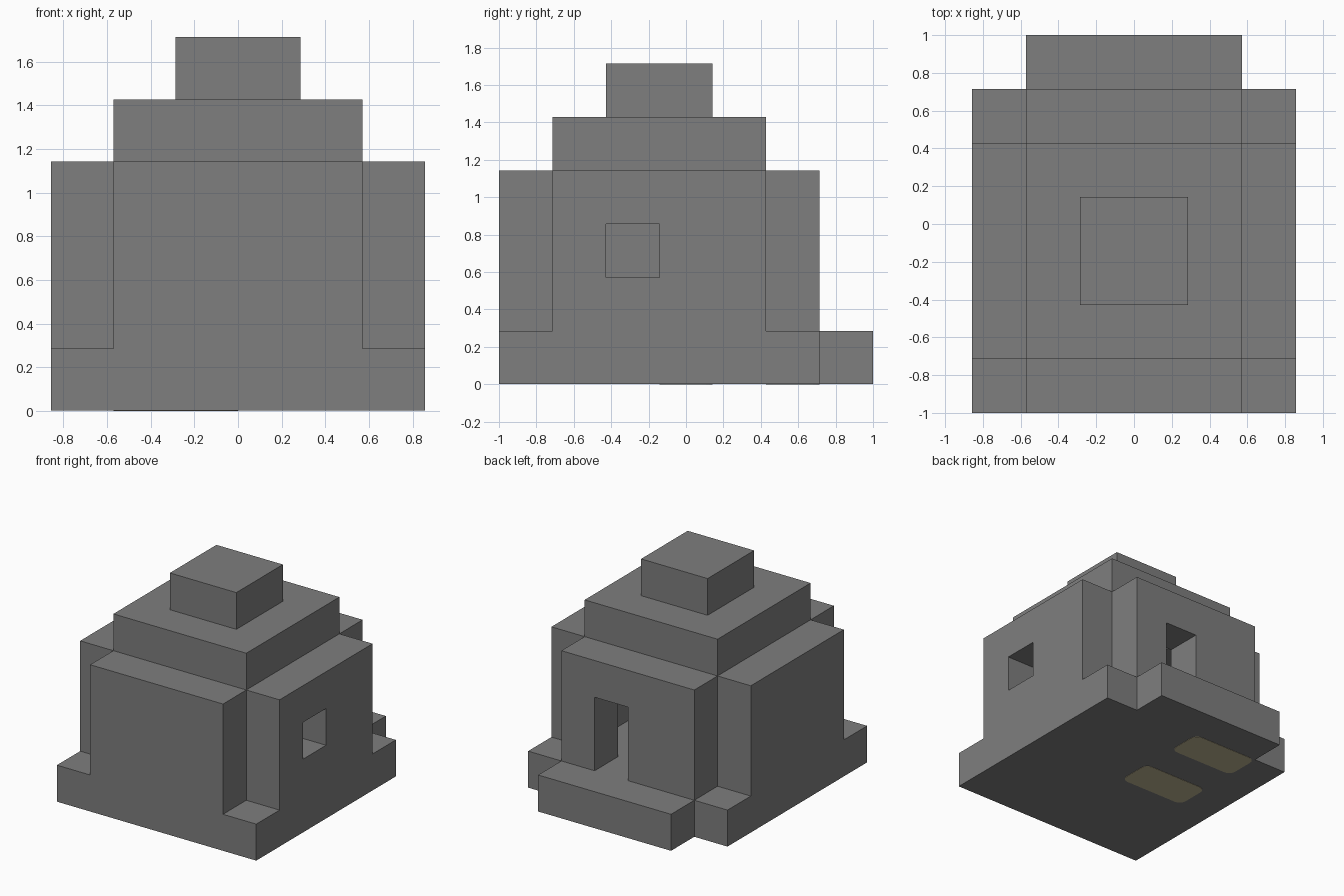
import bpy
import bmesh
from mathutils import Vector

U = 2 / 7          # one block of the grid
SKIN = 0.002       # relief of the floor plates

cube = bpy.data.objects.get("Cube")
if cube:
    bpy.data.objects.remove(cube, do_unlink=True)


def material(name, colour):
    mat = bpy.data.materials.new(name)
    mat.use_nodes = True
    mat.diffuse_color = colour
    mat.node_tree.nodes["Principled BSDF"].inputs["Base Color"].default_value = colour
    return mat


stone = material("grey stone", (0.21, 0.21, 0.21, 1))
sand = material("pale sand", (0.52, 0.46, 0.29, 1))


def block(name, low, high, mat=stone):
    """Box between two corners given in grid blocks."""
    low, high = Vector(low) * U, Vector(high) * U
    bm = bmesh.new()
    bmesh.ops.create_cube(bm, size=1)
    bmesh.ops.scale(bm, vec=high - low, verts=bm.verts)
    bmesh.ops.translate(bm, vec=(low + high) / 2, verts=bm.verts)
    mesh = bpy.data.meshes.new(name)
    bm.to_mesh(mesh)
    bm.free()
    mesh.materials.append(mat)
    obj = bpy.data.objects.new(name, mesh)
    bpy.context.collection.objects.link(obj)
    return obj


def cut(wall, name, low, high):
    """Open a hole through a wall."""
    cutter = block(name, low, high)
    cutter.hide_render = True
    cutter.hide_viewport = True
    cutter.display_type = "WIRE"
    mod = wall.modifiers.new(name, "BOOLEAN")
    mod.operation = "DIFFERENCE"
    mod.solver = "EXACT"
    mod.object = cutter


# Floor slab and door step
bottom = SKIN / U
block("floor_slab", (-3, -3.5, bottom), (3, 2.5, 1))
block("door_step", (-2, 2.5, bottom), (2, 3.5, 1))

# Four walls around the hollow room
block("front_wall", (-2, -3.5, 1), (2, -2.5, 4))
back_wall = block("back_wall", (-2, 1.5, 1), (2, 2.5, 4))
block("right_wall", (-3, -2.5, 1), (-2, 1.5, 4))
left_wall = block("left_wall", (2, -2.5, 1), (3, 1.5, 4))

# Doorway and window
cut(back_wall, "doorway_cutter", (0, 1, 0.5), (1, 3, 3))
cut(left_wall, "window_cutter", (1.5, -1.5, 2), (3.5, -0.5, 3))

# Stepped roof: a ring with a cap over its hole
roof = block("roof_tier", (-2, -2.5, 4), (2, 1.5, 5))
cut(roof, "roof_hollow_cutter", (-1, -1.5, 3.5), (1, 0.5, 5.5))
block("roof_cap", (-1, -1.5, 5), (1, 0.5, 6))

# Rounded plates under the floor
for name, y in (("middle_floor_plate", -0.5), ("back_floor_plate", 1.5)):
    plate = block(name, (-2, y, 0), (0, y + 1, 2 * bottom), sand)
    bm = bmesh.new()
    bm.from_mesh(plate.data)
    upright = [e for e in bm.edges
               if abs(e.verts[0].co.z - e.verts[1].co.z) > SKIN]
    bmesh.ops.bevel(bm, geom=upright, offset=0.2 * U, segments=4,
                    profile=0.5, affect="EDGES")
    bm.to_mesh(plate.data)
    bm.free()
